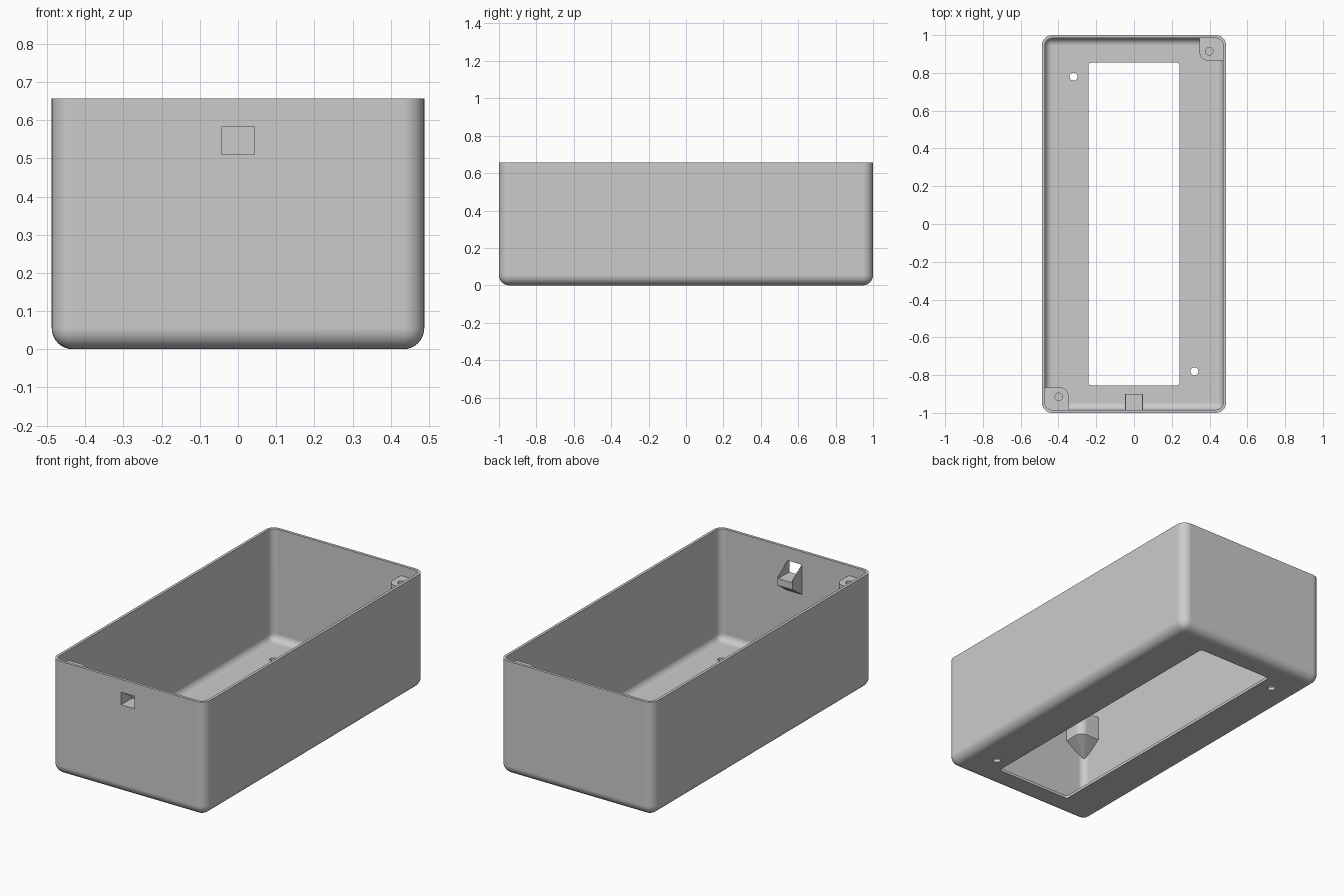
import bpy, bmesh, math
from mathutils import Vector

old = bpy.data.objects.get("Cube")
if old:
    bpy.data.objects.remove(old, do_unlink=True)

HALF_X, HALF_Y, HEIGHT = 0.488, 1.0, 0.657
WALL, RADIUS = 0.016, 0.055

grey = bpy.data.materials.new("light_grey")
grey.use_nodes = True
colour = (0.6, 0.6, 0.6, 1)
grey.diffuse_color = colour
grey.node_tree.nodes["Principled BSDF"].inputs["Base Color"].default_value = colour


def finish(bm, name):
    bmesh.ops.recalc_face_normals(bm, faces=bm.faces[:])
    mesh = bpy.data.meshes.new(name)
    bm.to_mesh(mesh)
    bm.free()
    mesh.materials.append(grey)
    obj = bpy.data.objects.new(name, mesh)
    bpy.context.collection.objects.link(obj)
    return obj


def box(name, low, high, radius=0, round_base=False):
    """Box with rounded upright edges and, if asked, a rounded base."""
    bm = bmesh.new()
    bmesh.ops.create_cube(bm, size=1)
    low, high = Vector(low), Vector(high)
    for v in bm.verts:
        v.co = Vector(l + (c + 0.5) * (h - l) for l, c, h in zip(low, v.co, high))
    if radius:
        def chosen(e):
            a, b = e.verts
            upright = abs(a.co.z - b.co.z) > 1e-4
            base = max(a.co.z, b.co.z) < low.z + 1e-4
            return upright or (round_base and base)
        bmesh.ops.bevel(bm, geom=[e for e in bm.edges if chosen(e)], offset=radius,
                        segments=8, profile=0.5, affect='EDGES')
    return finish(bm, name)


def hull(name, points):
    bm = bmesh.new()
    for p in points:
        bm.verts.new(p)
    bmesh.ops.convex_hull(bm, input=bm.verts[:])
    bmesh.ops.dissolve_limit(bm, angle_limit=0.01, verts=bm.verts[:], edges=bm.edges[:])
    return finish(bm, name)


def drill(name, x, y, radius, low, high):
    ring = [i * math.tau / 32 for i in range(32)]
    return hull(name, [(x + radius * math.cos(a), y + radius * math.sin(a), z)
                       for z in (low, high) for a in ring])


def combine(target, other, operation):
    mod = target.modifiers.new(other.name, 'BOOLEAN')
    mod.operation, mod.solver, mod.object = operation, 'EXACT', other
    bpy.context.view_layer.objects.active = target
    bpy.ops.object.modifier_apply(modifier=mod.name)
    bpy.data.objects.remove(other, do_unlink=True)


def arc(cx, cy, radius, start):
    return [(cx + radius * math.cos(math.radians(start + 90 * i / 8)),
             cy + radius * math.sin(math.radians(start + 90 * i / 8))) for i in range(9)]


# Open-topped shell with rounded corners and base
shell = box("enclosure", (-HALF_X, -HALF_Y, 0), (HALF_X, HALF_Y, HEIGHT), RADIUS, True)
hollow = box("hollow", (WALL - HALF_X, WALL - HALF_Y, WALL),
             (HALF_X - WALL, HALF_Y - WALL, HEIGHT + 0.2), RADIUS - WALL, True)
combine(shell, hollow, 'DIFFERENCE')

# Screw bosses in two opposite corners, tapering down into the corner
mid = WALL / 2
out_x, out_y = HALF_X - mid, HALF_Y - mid
in_x, in_y = 0.347, 0.865
r_out, r_in = RADIUS - mid, 0.045
plan = (arc(out_x - r_out, out_y - r_out, r_out, 0) + [(in_x, out_y)]
        + arc(in_x + r_in, in_y + r_in, r_in, 180) + [(out_x, in_y)])
for s in (1, -1):
    points = [(s * x, s * y, z) for z in (0.46, 0.6) for x, y in plan]
    points.append((s * 0.466, s * 0.978, 0.38))
    combine(shell, hull("boss", points), 'UNION')

# Hood behind the front port
profile = [(-HALF_Y + mid, 0.58), (-0.9, 0.52), (-0.9, 0.47), (-HALF_Y + mid, 0.405)]
combine(shell, hull("hood", [(x, y, z) for x in (-0.048, 0.048) for y, z in profile]), 'UNION')

# Openings: port, floor window, screw holes
combine(shell, box("port", (-0.043, -1.1, 0.51), (0.043, -0.8, 0.582)), 'DIFFERENCE')
combine(shell, box("window", (-0.24, -0.855, -0.1), (0.24, 0.855, 0.1), 0.015), 'DIFFERENCE')
for s in (1, -1):
    combine(shell, drill("boss_hole", s * 0.398, s * 0.915, 0.02, 0.48, 0.7), 'DIFFERENCE')
    combine(shell, drill("floor_hole", -s * 0.32, s * 0.78, 0.021, -0.1, 0.1), 'DIFFERENCE')

# Smooth fillets, crisp edges
bpy.ops.object.select_all(action='DESELECT')
shell.select_set(True)
bpy.context.view_layer.objects.active = shell
bpy.ops.object.shade_smooth_by_angle(angle=math.radians(30))
weighted = shell.modifiers.new("weighted_normals", 'WEIGHTED_NORMAL')
weighted.keep_sharp = True
